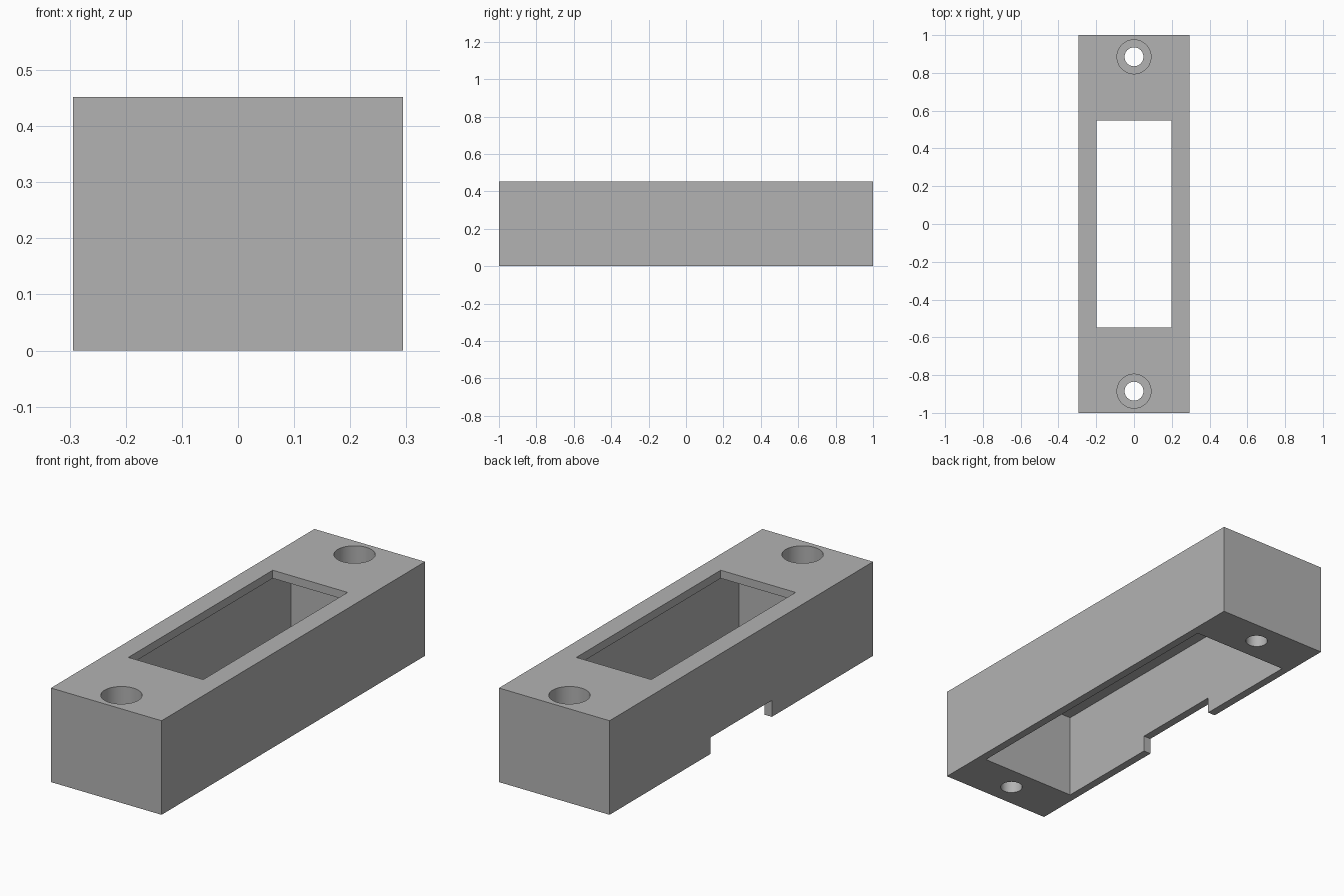
import bpy
import math

cube = bpy.data.objects.get("Cube")
if cube:
    bpy.data.objects.remove(cube, do_unlink=True)

HX, HY, H = 0.294, 1.0, 0.452      # half width, half length, height
LIP = 0.039                        # thickness of the top plate around the window
BORE = 0.085                       # depth of the screw head recess
HOLE_Y = 0.885

grey = bpy.data.materials.new("plain grey")
grey.use_nodes = True
colour = (0.45, 0.45, 0.45, 1)
grey.diffuse_color = colour
grey.node_tree.nodes["Principled BSDF"].inputs["Base Color"].default_value = colour


def box(name, x, y, z):
    """Axis-aligned box from (min, max) pairs."""
    spans = (x, y, z)
    bpy.ops.mesh.primitive_cube_add(size=1, location=[sum(s) / 2 for s in spans])
    ob = bpy.context.object
    ob.name = name
    ob.scale = [s[1] - s[0] for s in spans]
    bpy.ops.object.transform_apply(location=True, rotation=False, scale=True)
    ob.data.materials.append(grey)
    return ob


def cylinder(name, r, y, z):
    bpy.ops.mesh.primitive_cylinder_add(vertices=64, radius=r, depth=z[1] - z[0],
                                        location=(0, y, sum(z) / 2))
    ob = bpy.context.object
    ob.name = name
    ob.data.materials.append(grey)
    return ob


# Solid housing block
housing = box("housing", (-HX, HX), (-HY, HY), (0, H))

# Cavity open at the bottom, smaller window in the top, cable notch on the right wall
cutters = [
    box("cavity_cutter", (-0.255, 0.255), (-0.765, 0.765), (-0.1, H - LIP)),
    box("window_cutter", (-0.199, 0.199), (-0.548, 0.548), (H - 0.1, H + 0.1)),
    box("notch_cutter", (-HX - 0.1, -0.2), (-0.232, 0.232), (-0.1, 0.079)),
]

# Screw holes with flat head recesses at both ends
for end, side in (("front", -1), ("back", 1)):
    cutters.append(cylinder(end + "_hole_cutter", 0.05, side * HOLE_Y, (-0.1, H + 0.1)))
    cutters.append(cylinder(end + "_recess_cutter", 0.09, side * HOLE_Y, (H - BORE, H + 0.1)))

bpy.ops.object.select_all(action="DESELECT")
housing.select_set(True)
bpy.context.view_layer.objects.active = housing
for cutter in cutters:
    mod = housing.modifiers.new(cutter.name, "BOOLEAN")
    mod.operation = "DIFFERENCE"
    mod.solver = "EXACT"
    mod.object = cutter
    bpy.ops.object.modifier_apply(modifier=mod.name)
for cutter in cutters:
    bpy.data.objects.remove(cutter, do_unlink=True)

bpy.ops.object.shade_smooth_by_angle(angle=math.radians(30))
